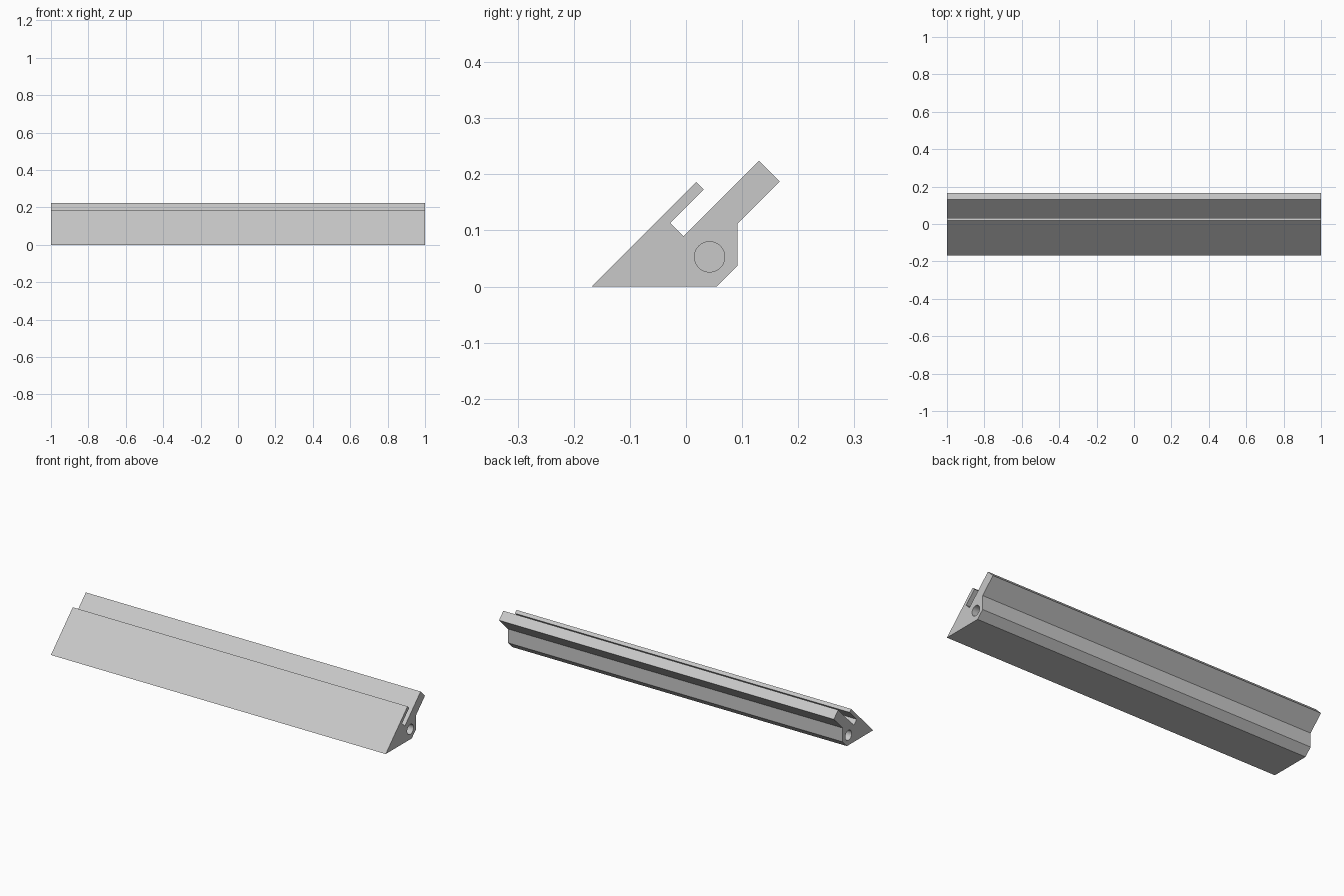
import bpy
import bmesh
import math
from mathutils import Vector

if "Cube" in bpy.data.objects:
    bpy.data.objects.remove(bpy.data.objects["Cube"], do_unlink=True)

HALF_LENGTH = 1.0
HOLE_DEPTH = 0.2
HOLE_RADIUS = 0.027
HOLE_Y, HOLE_Z = 0.042, 0.053

grey = bpy.data.materials.new("light grey")
grey.use_nodes = True
grey.diffuse_color = (0.58, 0.58, 0.58, 1)
grey.node_tree.nodes["Principled BSDF"].inputs["Base Color"].default_value = grey.diffuse_color

# Cross-section (y, z): sloped front, thin lip, slot, thick back rest, foot
PROFILE = [
    (-0.168, 0), (0.055, 0), (0.092, 0.037), (0.092, 0.112),
    (0.167, 0.187), (0.13, 0.224), (-0.0045, 0.0895),
    (-0.028, 0.113), (0.032, 0.173), (0.0185, 0.1865),
]


def extrude_profile(name, points, length):
    """Sweep a closed y-z outline along x, centred on x = 0."""
    bm = bmesh.new()
    face = bm.faces.new([bm.verts.new((-length / 2, y, z)) for y, z in points])
    swept = bmesh.ops.extrude_face_region(bm, geom=[face])
    verts = [v for v in swept["geom"] if isinstance(v, bmesh.types.BMVert)]
    bmesh.ops.translate(bm, verts=verts, vec=Vector((length, 0, 0)))
    bmesh.ops.recalc_face_normals(bm, faces=bm.faces)
    mesh = bpy.data.meshes.new(name)
    bm.to_mesh(mesh)
    bm.free()
    obj = bpy.data.objects.new(name, mesh)
    bpy.context.collection.objects.link(obj)
    return obj


rail = extrude_profile("slotted_rail", PROFILE, 2 * HALF_LENGTH)
rail.data.materials.append(grey)

# Blind round hole in each end
for side in (-1, 1):
    bpy.ops.mesh.primitive_cylinder_add(
        vertices=48, radius=HOLE_RADIUS, depth=2 * HOLE_DEPTH,
        location=(side * HALF_LENGTH, HOLE_Y, HOLE_Z),
        rotation=(0, math.pi / 2, 0))
    drill = bpy.context.object
    drill.name = "hole_cutter"
    drill.hide_render = True
    drill.data.materials.append(grey)
    cut = rail.modifiers.new("end_hole", "BOOLEAN")
    cut.operation = "DIFFERENCE"
    cut.solver = "EXACT"
    cut.object = drill
    bpy.context.view_layer.objects.active = rail
    bpy.ops.object.modifier_apply(modifier=cut.name)
    bpy.data.objects.remove(drill, do_unlink=True)

# Smooth hole walls, crisp edges everywhere else
bpy.ops.object.select_all(action="DESELECT")
rail.select_set(True)
bpy.context.view_layer.objects.active = rail
bpy.ops.object.shade_smooth_by_angle(angle=math.radians(30))
